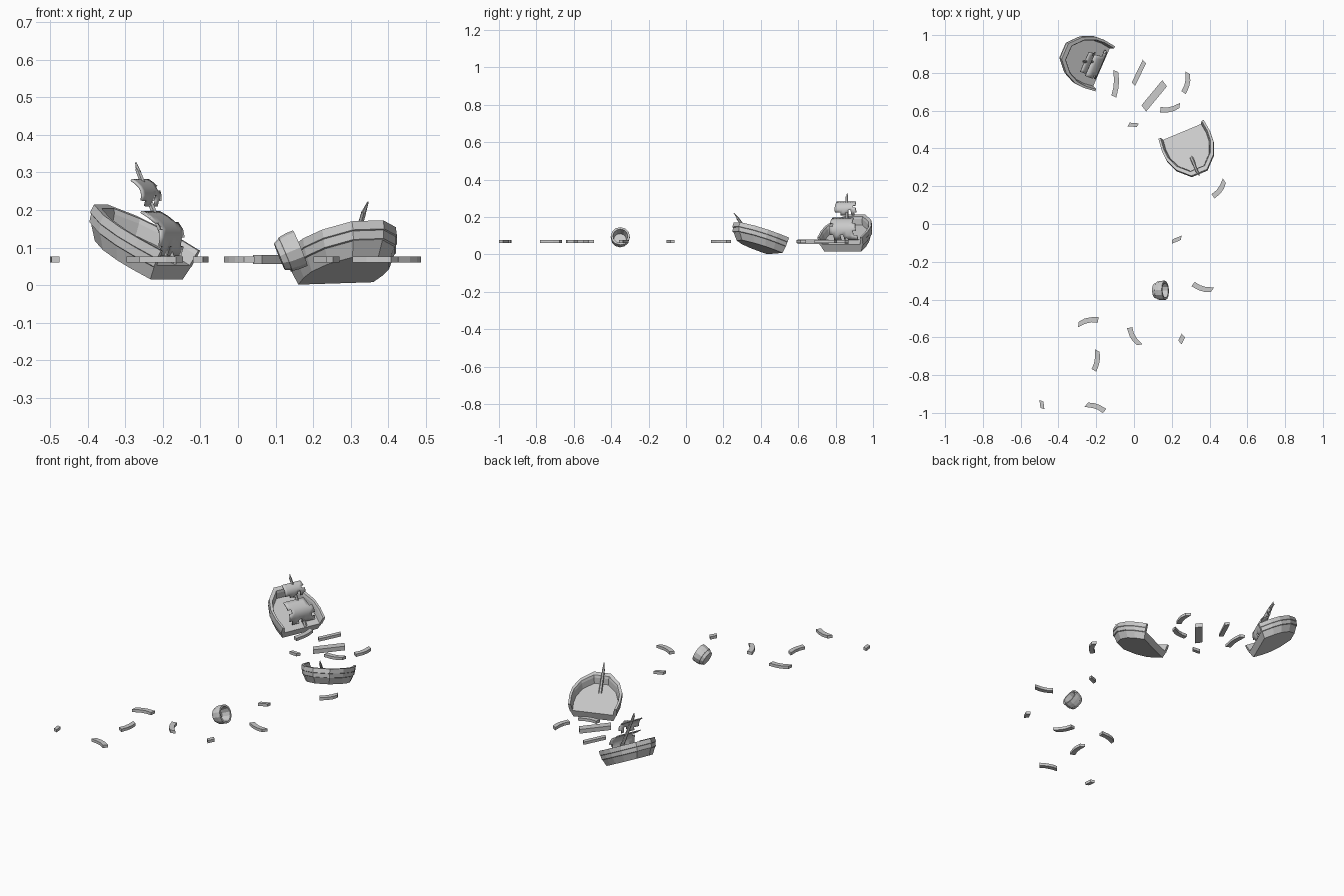
import bpy, bmesh
from math import sin, cos, pi, radians
from mathutils import Vector, Matrix

if "Cube" in bpy.data.objects:
    bpy.data.objects.remove(bpy.data.objects["Cube"])

Z = Vector((0, 0, 1))


def make(name, bm):
    bmesh.ops.recalc_face_normals(bm, faces=bm.faces[:])
    me = bpy.data.meshes.new(name)
    bm.to_mesh(me)
    bm.free()
    ob = bpy.data.objects.new(name, me)
    bpy.context.collection.objects.link(ob)
    return ob


def loft(bm, rings, closed):
    """Bridge successive rings of vertices with quads."""
    vs = [[bm.verts.new(p) for p in r] for r in rings]
    n = len(vs[0])
    for a, b in zip(vs, vs[1:]):
        for i in range(n if closed else n - 1):
            j = (i + 1) % n
            bm.faces.new((a[i], a[j], b[j], b[i]))
    return vs


# Broken hull half: plan outline scaled through a section profile
HALF = [(0, .130), (.07, .138), (.13, .134), (.20, .106), (.262, .045)]
PLAN = HALF + [(u, -v) for u, v in reversed(HALF)]
SECTION = [(0, .83), (.036, .94), (.038, .965), (.060, .985), (.062, 1.0),
           (.086, 1.0), (.086, .91), (.074, .88), (.042, .84)]


def hull(name, origin, heading, tilt, roll):
    a = Vector(heading).normalized()
    t = radians(tilt)
    U = a * cos(t) + Z * sin(t)
    W = Z * cos(t) - a * sin(t)
    V = (W.cross(U) + Z * roll).normalized()
    o = Vector(origin)
    bm = bmesh.new()
    rings = [[o + U * u * s + V * v * s + W * w for u, v in PLAN] for w, s in SECTION]
    vs = loft(bm, rings, False)
    bm.faces.new(vs[0])       # flat bottom
    bm.faces.new(vs[-1])      # deck
    bm.faces.new([r[0] for r in vs] + [r[-1] for r in reversed(vs)])  # broken end
    return make(name, bm)


hull("hull_stern", (-.19, .838, .016), (-.916, .40, 0), 28, 0)
hull("hull_bow", (.26, .475, .005), (.385, -.923, 0), 19, .03)


# Masts
def spar(name, p, q, r1, r2, sides=6):
    p, q = Vector(p), Vector(q)
    d = q - p
    bm = bmesh.new()
    bmesh.ops.create_cone(bm, cap_ends=True, segments=sides, radius1=r1, radius2=r2,
                          depth=d.length)
    rot = Z.rotation_difference(d.normalized()).to_matrix().to_4x4()
    bm.transform(Matrix.Translation((p + q) / 2) @ rot)
    return make(name, bm)


spar("mast", (-.17, .86, .055), (-.268, .86, .31), .010, .007)
spar("mast_splinter", (-.264, .86, .30), (-.272, .862, .327), .007, .002, 5)
spar("broken_mast", (.300, .362, .075), (.335, .275, .195), .010, .007)
spar("broken_mast_splinter", (.333, .28, .19), (.346, .256, .222), .007, .002, 5)

# Torn, billowing sails
SAIL_V = Vector((.40, .916, 0)).normalized()
SAIL_UP = Vector((-.098, 0, .255)).normalized()
SAIL_N = SAIL_V.cross(SAIL_UP).normalized()


def sail(name, center, w, h, bulge, torn, nx=8, ny=6):
    bm = bmesh.new()
    rows = []
    for j in range(ny + 1):
        t = j / ny - .5
        rows.append([Vector(center) + SAIL_V * w * (i / nx - .5) * (1 - .12 * t)
                     + SAIL_UP * h * t + SAIL_N * bulge * (cos(pi * t) - .1)
                     for i in range(nx + 1)])
    vs = loft(bm, rows, False)
    gone = [f for k, f in enumerate(bm.faces) if (k % nx, k // nx) in torn]
    bmesh.ops.delete(bm, geom=gone, context='FACES')
    ob = make(name, bm)
    mod = ob.modifiers.new("thickness", 'SOLIDIFY')
    mod.thickness = .006
    mod.offset = 0
    for p in ob.data.polygons:
        p.use_smooth = True
    bpy.context.view_layer.objects.active = ob
    ob.select_set(True)
    bpy.ops.object.shade_smooth_by_angle(angle=radians(35))
    ob.select_set(False)


sail("lower_sail", (-.205, .847, .138), .15, .125, .034,
     {(0, 3), (7, 1), (7, 4), (7, 5), (0, 0), (3, 0)})
sail("upper_sail", (-.247, .857, .246), .12, .075, .018,
     {(0, 0), (1, 0), (4, 0), (5, 0), (5, 1), (7, 3), (7, 0)})

# Half barrel, open on its broken side
axis = Vector((.92, .04, .38)).normalized()
rot = Z.rotation_difference(axis).to_matrix()
profile = [(-.030, .039), (-.015, .045), (-.013, .048), (.008, .051), (.030, .051),
           (.030, .040), (-.020, .034)]
bm = bmesh.new()
rings = [[Vector((.138, -.352, .0875)) + rot @ Vector((r * cos(k * pi / 6), r * sin(k * pi / 6), h))
          for k in range(12)] for h, r in profile]
vs = loft(bm, rings, True)
bm.faces.new(vs[0])
bm.faces.new(vs[-1])
make("broken_barrel", bm)

# Floating planks: x1, y1, x2, y2, width, sideways bend
PLANKS = [
    (-.095, .81, -.105, .675, .027, .006), (.055, .86, -.003, .74, .024, .0),
    (.162, .745, .052, .612, .040, .0), (.286, .80, .265, .695, .026, .007),
    (.140, .603, .242, .625, .026, -.007), (-.028, .527, .020, .523, .020, .0),
    (.480, .228, .420, .145, .027, .007), (.202, -.093, .250, -.073, .020, .0),
    (.312, -.320, .415, -.350, .027, -.007), (-.295, -.530, -.190, -.505, .027, .007),
    (-.025, -.550, .028, -.640, .027, -.007), (.243, -.627, .261, -.590, .025, .0),
    (-.193, -.670, -.210, -.775, .027, .006), (-.490, -.936, -.485, -.977, .020, .0),
    (-.252, -.955, -.155, -.988, .027, .006),
]
for k, (x1, y1, x2, y2, w, bend) in enumerate(PLANKS):
    p, q = Vector((x1, y1, .069)), Vector((x2, y2, .069))
    d = (q - p).normalized()
    side = Z.cross(d)
    half = .012 if w > .03 else .008
    bm = bmesh.new()
    rings = []
    for t in (0, .35, .65, 1):
        c = p.lerp(q, t) + side * bend * (1 if 0 < t < 1 else -.3)
        slant = d * (.005 if t in (0, 1) else 0)   # skewed broken ends
        rings.append([c + (side * w / 2 + slant) * s + Z * half * h
                      for s, h in ((-1, -1), (1, -1), (1, 1), (-1, 1))])
    vs = loft(bm, rings, True)
    bm.faces.new(vs[0])
    bm.faces.new(vs[-1])
    make("plank_%02d" % (k + 1), bm)
